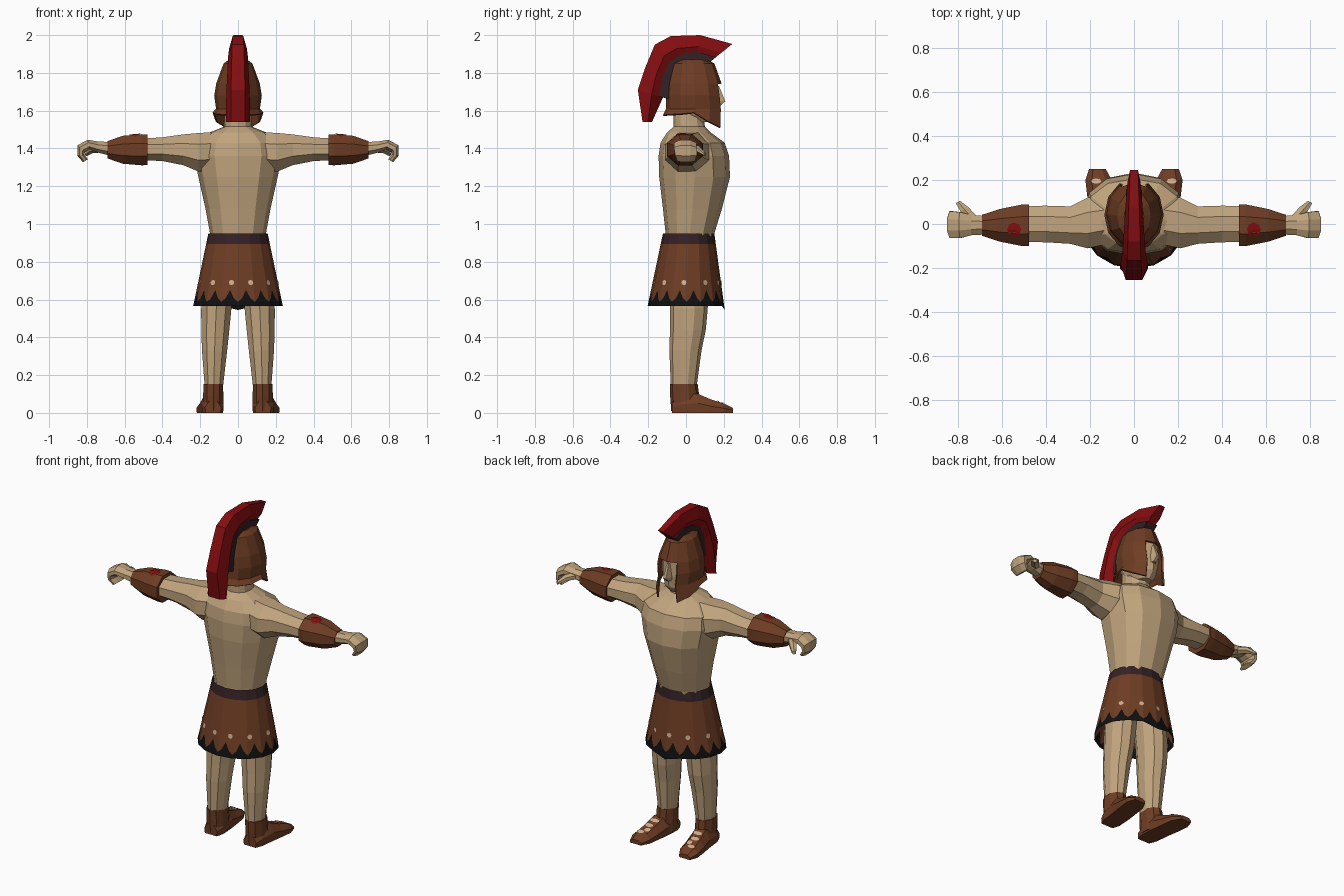
import bpy, bmesh, math
from mathutils import Vector
from mathutils.bvhtree import BVHTree

if "Cube" in bpy.data.objects:
    bpy.data.objects.remove(bpy.data.objects["Cube"])


def material(name, rgb):
    m = bpy.data.materials.new(name)
    m.diffuse_color = (*rgb, 1)
    m.use_nodes = True
    m.node_tree.nodes["Principled BSDF"].inputs["Base Color"].default_value = m.diffuse_color
    return m


SKIN = material("skin", (0.53, 0.37, 0.205))
LEATHER = material("brown leather", (0.155, 0.046, 0.017))
RED = material("crest red", (0.235, 0.004, 0.005))
DARK = material("dark belt", (0.034, 0.015, 0.018))
BLACK = material("black hem", (0.005, 0.005, 0.005))
PALE = material("pale studs", (0.62, 0.42, 0.27))


def make(name, verts, faces, mats, idx=None, mirror=False):
    me = bpy.data.meshes.new(name)
    me.from_pydata([tuple(v) for v in verts], [], faces)
    for m in mats:
        me.materials.append(m)
    if idx:
        me.polygons.foreach_set("material_index", idx)
    bm = bmesh.new()
    bm.from_mesh(me)
    bmesh.ops.recalc_face_normals(bm, faces=bm.faces)
    bm.to_mesh(me)
    bm.free()
    ob = bpy.data.objects.new(name, me)
    bpy.context.collection.objects.link(ob)
    if mirror:
        ob.modifiers.new("mirror", "MIRROR").use_mirror_merge = False
    return ob


def loft(name, rings, mats, mirror=False, caps=True):
    n = len(rings[0])
    verts = [v for r in rings for v in r]
    faces = [(i * n + j, i * n + (j + 1) % n, (i + 1) * n + (j + 1) % n, (i + 1) * n + j)
             for i in range(len(rings) - 1) for j in range(n)]
    if caps:
        faces += [tuple(range(n)), tuple(range(len(verts) - n, len(verts)))]
    return make(name, verts, faces, mats, mirror=mirror)


def ring(c, u, v, n=8, off=0.5, p=1.0):
    """n-sided (super)ellipse about c with half axes u and v"""
    c, u, v = Vector(c), Vector(u), Vector(v)
    out = []
    for k in range(n):
        a = 2 * math.pi * (k + off) / n
        x, y = math.cos(a), math.sin(a)
        out.append(c + u * math.copysign(abs(x) ** p, x) + v * math.copysign(abs(y) ** p, y))
    return out


def hring(z, rx, yb, yf, n=12, off=0.0, cx=0.0, p=1.0):
    return ring((cx, (yb + yf) / 2, z), (rx, 0, 0), (0, (yf - yb) / 2, 0), n, off, p)


def decal(name, target, discs, mat, mirror=False):
    """thin patches projected on to a surface; disc = origin, direction, radii"""
    me = target.data
    tree = BVHTree.FromPolygons([v.co for v in me.vertices], [tuple(p.vertices) for p in me.polygons])
    verts, faces = [], []
    for o, d, ra, rb in discs:
        o, d = Vector(o), Vector(d).normalized()
        u = d.cross(Vector((0, 0, 1)) if abs(d.z) < 0.9 else Vector((0, 1, 0))).normalized()
        w = d.cross(u)
        s = len(verts)
        pts = [o] + [o + u * ra * math.cos(k * math.pi / 4) + w * rb * math.sin(k * math.pi / 4) for k in range(8)]
        hits = [tree.ray_cast(p, d)[0] for p in pts]
        if None in hits:
            continue
        verts += [h - d * 0.004 for h in hits]
        faces += [(s, s + 1 + k, s + 1 + (k + 1) % 8) for k in range(8)]
    make(name, verts, faces, [mat], mirror=mirror)


# Torso and neck
loft("torso", [hring(*r, p=0.9) for r in [
    (0.80, .14, -.10, .13), (0.95, .148, -.108, .15), (1.08, .172, -.122, .19),
    (1.25, .21, -.142, .233), (1.36, .232, -.145, .228), (1.43, .222, -.135, .205),
    (1.485, .15, -.10, .13), (1.515, .075, -.065, .10), (1.63, .065, -.068, .085)]], [SKIN])

# Arms
loft("arms", [ring((x, y, z), (0, ry, 0), (0, 0, rz)) for x, y, ry, z, rz in [
    (.12, .02, .12, 1.385, .11), (.21, .005, .125, 1.38, .11), (.29, -.005, .092, 1.393, .088),
    (.40, 0, .09, 1.396, .068), (.53, 0, .088, 1.395, .06)]], [SKIN], mirror=True)

# Forearm bracers with a red spot on top
bracer = loft("bracers", [ring((x, y, 1.393), (0, ry, 0), (0, 0, rz)) for x, y, ry, rz in [
    (.478, -.005, .102, .088), (.51, -.006, .102, .089), (.61, -.006, .08, .08), (.69, -.006, .052, .05)]],
    [LEATHER], mirror=True)
decal("bracer_spots", bracer, [((.545, -.025, 1.7), (0, 0, -1), .032, .032)], RED, True)

# Hands: palm bending over into curled fingers, plus thumb
loft("hands", [ring((x, y, z), (0, ry, 0), (tx, 0, tz)) for x, z, y, ry, tx, tz in [
    (.67, 1.397, -.006, .045, 0, .04), (.74, 1.407, -.005, .05, 0, .032), (.79, 1.42, -.005, .064, .006, .028),
    (.83, 1.398, -.003, .066, .022, .02), (.832, 1.365, 0, .062, .02, -.004), (.808, 1.335, 0, .05, .014, -.008)]],
    [SKIN], mirror=True)
loft("thumbs", [ring(c, (r, -r * .6, 0), (0, 0, r), 6) for c, r in [
    ((.73, .02, 1.40), .022), ((.77, .066, 1.395), .02), ((.80, .10, 1.37), .011)]], [SKIN], mirror=True)

# Legs
loft("legs", [hring(z, rx, yb, yf, 10, .5, cx) for z, cx, rx, yb, yf in [
    (.84, .085, .082, -.09, .12), (.55, .115, .084, -.085, .115), (.44, .12, .078, -.085, .105),
    (.33, .124, .07, -.088, .082), (.13, .128, .05, -.08, .055)]], [SKIN], mirror=True)

# Shoes: ankle cuff and foot with pale openings on top
loft("shoe_ankles", [hring(z, rx, yb, yf, 10, .5, .131) for z, rx, yb, yf in [
    (.152, .055, -.086, .062), (.09, .056, -.084, .07), (.01, .058, -.078, .08)]], [LEATHER], mirror=True)
foot = loft("shoe_feet", [[Vector((cx + w * a, y, h * b)) for a, b in
                           [(-1, 0), (1, 0), (1.05, .5), (.55, 1), (-.55, 1), (-1.05, .5)]] for y, cx, w, h in [
    (-.075, .132, .04, .06), (-.03, .134, .055, .09), (.06, .142, .057, .102), (.13, .152, .058, .072),
    (.20, .161, .057, .05), (.25, .166, .036, .025)]], [LEATHER], mirror=True)
decal("shoe_openings", foot, [((x, y, .5), (0, 0, -1), a, b) for x, y, a, b in [
    (.145, .095, .03, .012), (.155, .135, .026, .014), (.142, .17, .018, .016), (.172, .195, .024, .012)]],
    PALE, True)

# Skirt: belt row, leather row and scalloped black hem
top, bottom = hring(.95, .157, -.122, .15, 16), hring(.567, .237, -.203, .205, 16)
bottom[4].z = .545
verts, n = [], 64
lobe = [.65, .607, .588, .607]
for row in range(4):
    for k in range(n):
        i, f = k // 4, (k % 4) / 4
        t0, b0 = top[i].lerp(top[(i + 1) % 16], f), bottom[i].lerp(bottom[(i + 1) % 16], f)
        z = (t0.z, .893, lobe[(k + 2) % 4], b0.z)[row]
        verts.append(t0.lerp(b0, (t0.z - z) / (t0.z - b0.z)))
faces = [(r * n + k, r * n + (k + 1) % n, (r + 1) * n + (k + 1) % n, (r + 1) * n + k)
         for r in range(3) for k in range(n)]
skirt = make("skirt", verts, faces, [DARK, LEATHER, BLACK], [r for r in range(3) for k in range(n)])
angles = [math.radians(-3 + k * 360 / 11) for k in range(11)]
decal("skirt_studs", skirt, [((math.cos(a), math.sin(a), .69), (-math.cos(a), -math.sin(a), 0), .014, .014)
                             for a in angles], PALE)

# Head and nose
loft("head", [hring(*r) for r in [
    (1.54, .045, 0, .13), (1.58, .075, -.05, .165), (1.65, .095, -.08, .172),
    (1.75, .095, -.085, .168), (1.82, .06, -.05, .12)]], [SKIN])
loft("nose", [[Vector((-w, .15, z)), Vector((w, .15, z)), Vector((w * .4, y, z)), Vector((-w * .4, y, z))]
              for z, w, y in [(1.73, .014, .175), (1.65, .024, .208), (1.625, .022, .18)]], [SKIN])

# Helmet: closed dome, face slot at +y, pointed cheek guards
rows = [hring(*r) for r in [
    (1.872, .045, -.04, .11), (1.85, .076, -.075, .15), (1.745, .115, -.10, .188),
    (1.68, .126, -.105, .198), (1.61, .116, -.106, .205), (1.55, .135, -.122, .205)]]
drop = [1.59, 1.54, 1.51, 1.51, 1.51, 1.54, 1.59, 1.582, 1.58, 1.575, 1.58, 1.582]
for v, z in zip(rows[-1], drop):
    v.z = z
verts = [v for r in rows for v in r]
faces = [tuple(range(12))] + [
    (i * 12 + j, i * 12 + (j + 1) % 12, (i + 1) * 12 + (j + 1) % 12, (i + 1) * 12 + j)
    for i in range(5) for j in range(12) if i < 2 or j not in (2, 3)]
helmet = make("helmet", verts, faces, [LEATHER])
sol = helmet.modifiers.new("thickness", "SOLIDIFY")
sol.thickness, sol.offset = .01, -1

# Crest: arched plume (outer y z, inner y z, half width) and its dark base
arc = [(.245, 1.953, .14, 1.868, .03), (.075, 2.0, .06, 1.89, .04), (-.08, 1.995, -.025, 1.875, .047),
       (-.165, 1.95, -.075, 1.84, .052), (-.215, 1.83, -.108, 1.765, .057), (-.255, 1.71, -.122, 1.67, .062),
       (-.23, 1.54, -.18, 1.54, .064)]
plume, base = [], []
for oy, oz, iy, iz, w in arc:
    o, i = Vector((0, oy, oz)), Vector((0, iy, iz))
    m = i.lerp(o, .45)
    side = Vector((1, 0, 0))
    plume.append([i - side * .02, m - side * w, o - side * w * .6, o + side * w * .6, m + side * w, i + side * .02])
    d = (o - i).normalized()
    base.append([i - d * .035 - side * .036, i + d * .022 - side * .036,
                 i + d * .022 + side * .036, i - d * .035 + side * .036])
loft("crest_plume", plume, [RED])
loft("crest_base", base[:-1], [DARK])
